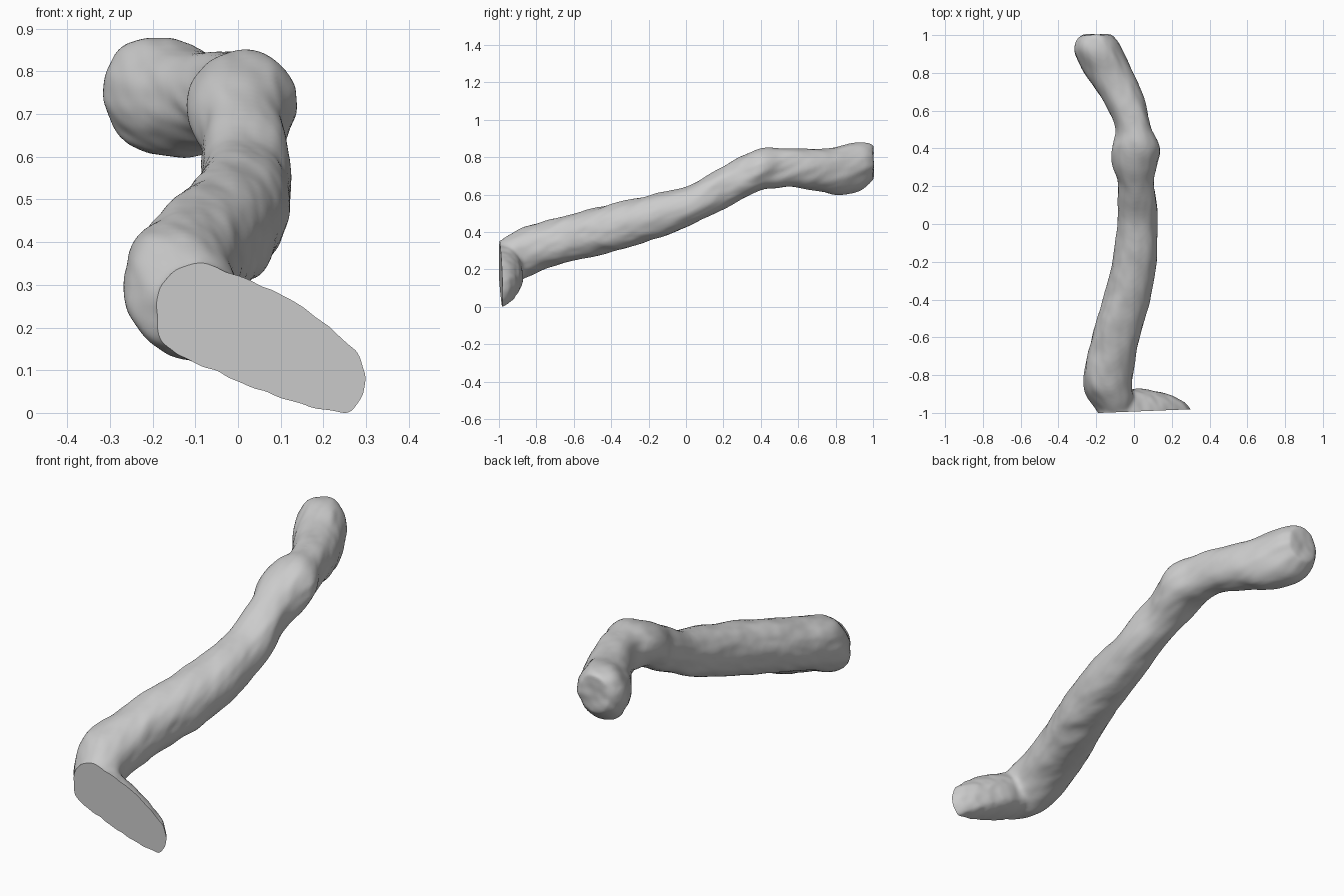
import bpy, bmesh, math
from mathutils import Vector, noise

if "Cube" in bpy.data.objects:
    bpy.data.objects.remove(bpy.data.objects["Cube"])

SIDES = 40

# Limb outline: y, left x, right x, bottom z, top z
limb_sections = [
    (-1.06, -0.16, -0.02, 0.16, 0.31), (-1.0, -0.19, 0.0, 0.13, 0.35),
    (-0.93, -0.24, 0.0, 0.135, 0.40), (-0.86, -0.265, -0.01, 0.165, 0.44),
    (-0.75, -0.26, 0.0, 0.21, 0.47), (-0.6, -0.225, 0.035, 0.255, 0.505),
    (-0.4, -0.165, 0.085, 0.30, 0.56), (-0.2, -0.115, 0.118, 0.36, 0.605),
    (0.0, -0.09, 0.125, 0.43, 0.65), (0.12, -0.085, 0.12, 0.49, 0.715),
    (0.22, -0.085, 0.105, 0.54, 0.77), (0.31, -0.112, 0.12, 0.59, 0.82),
    (0.4, -0.115, 0.137, 0.635, 0.855), (0.5, -0.095, 0.095, 0.645, 0.858),
    (0.6, -0.135, 0.07, 0.645, 0.858), (0.7, -0.195, 0.04, 0.63, 0.858),
    (0.8, -0.26, 0.0, 0.605, 0.863), (0.91, -0.315, -0.06, 0.62, 0.89),
    (0.97, -0.31, -0.09, 0.66, 0.885), (1.003, -0.28, -0.12, 0.69, 0.87),
]

# Outline of the flat cut face: x, z
foot_outline = [
    (-0.185, 0.25), (-0.18, 0.31), (-0.15, 0.34), (-0.08, 0.353), (0.02, 0.328),
    (0.16, 0.257), (0.285, 0.152), (0.313, 0.09), (0.302, 0.04), (0.265, -0.002),
    (0.17, 0.017), (0.03, 0.07), (-0.1, 0.122), (-0.15, 0.155),
]


def catmull(rows, steps):
    out = []
    for i in range(len(rows) - 1):
        p0, p1 = rows[max(i - 1, 0)], rows[i]
        p2, p3 = rows[i + 1], rows[min(i + 2, len(rows) - 1)]
        for s in range(steps):
            t = s / steps
            out.append([0.5 * (2 * b + (c - a) * t + (2 * a - 5 * b + 4 * c - d) * t * t
                               + (3 * b - a - 3 * c + d) * t ** 3)
                        for a, b, c, d in zip(p0, p1, p2, p3)])
    out.append(list(rows[-1]))
    return out


def loft(bm, rings):
    loops = [[bm.verts.new(p) for p in ring] for ring in rings]
    n = len(loops[0])
    for a, b in zip(loops, loops[1:]):
        for i in range(n):
            j = (i + 1) % n
            bm.faces.new((a[i], a[j], b[j], b[i]))
    bm.faces.new(loops[0][::-1])
    bm.faces.new(loops[-1])


def superpow(v, e):
    return math.copysign(abs(v) ** e, v)


bm = bmesh.new()

# Long bent limb
rings = []
for y, x0, x1, z0, z1 in catmull(limb_sections, 4):
    ring = []
    for k in range(SIDES):
        a = 2 * math.pi * k / SIDES
        ring.append(Vector(((x0 + x1) / 2 + (x1 - x0) / 2 * superpow(math.cos(a), 0.93), y,
                            (z0 + z1) / 2 + (z1 - z0) / 2 * superpow(math.sin(a), 0.93))))
    rings.append(ring)
loft(bm, rings)

# Turned foot, a low dome behind the cut face
cx, cz = 0.05, 0.18
rings = []
for y, s in ((-1.08, 1.0), (-1.0, 1.0), (-0.975, 0.97), (-0.945, 0.9),
             (-0.915, 0.77), (-0.89, 0.58), (-0.875, 0.35)):
    rings.append([Vector((cx + (x - cx) * s - 0.12 * (1 - s), y,
                          cz + (z - cz) * s + 0.03 * (1 - s))) for x, z in foot_outline])
loft(bm, rings)
bmesh.ops.recalc_face_normals(bm, faces=bm.faces[:])

mesh = bpy.data.meshes.new("limb_source")
bm.to_mesh(mesh)
bm.free()
limb = bpy.data.objects.new("bent_limb", mesh)
bpy.context.collection.objects.link(limb)

# Fuse limb and foot into one skin
fuse = limb.modifiers.new("fuse", "REMESH")
fuse.mode = 'VOXEL'
fuse.voxel_size = 0.011
relax = limb.modifiers.new("relax", "SMOOTH")
relax.factor = 0.5
relax.iterations = 8
graph = bpy.context.evaluated_depsgraph_get()
skin = bpy.data.meshes.new_from_object(limb.evaluated_get(graph))
limb.modifiers.clear()
limb.data = skin

# Uneven surface, stretched along a slight spiral
bm = bmesh.new()
bm.from_mesh(skin)
bm.normal_update()
offsets = []
for v in bm.verts:
    p = v.co
    q = Vector((p.x * 11, p.y * 6 + p.x * 5, p.z * 13 - p.y * 5))
    offsets.append(v.normal * (0.007 * noise.noise(q) + 0.003 * noise.noise(q * 2.1)))
for v, d in zip(bm.verts, offsets):
    v.co += d

# Flat cut face
cut = bmesh.ops.bisect_plane(bm, geom=bm.verts[:] + bm.edges[:] + bm.faces[:],
                             plane_co=(-0.18, -1.0, 0), plane_no=(0.04, -1, 0),
                             clear_outer=True)
edges = [e for e in cut["geom_cut"] if isinstance(e, bmesh.types.BMEdge)]
bmesh.ops.holes_fill(bm, edges=edges, sides=0)
bmesh.ops.recalc_face_normals(bm, faces=bm.faces[:])
low = min(v.co.z for v in bm.verts)
bmesh.ops.translate(bm, verts=bm.verts[:], vec=(0, 0, -low))
bm.to_mesh(skin)
bm.free()

bpy.context.view_layer.objects.active = limb
limb.select_set(True)
bpy.ops.object.shade_smooth_by_angle(angle=math.radians(40))
